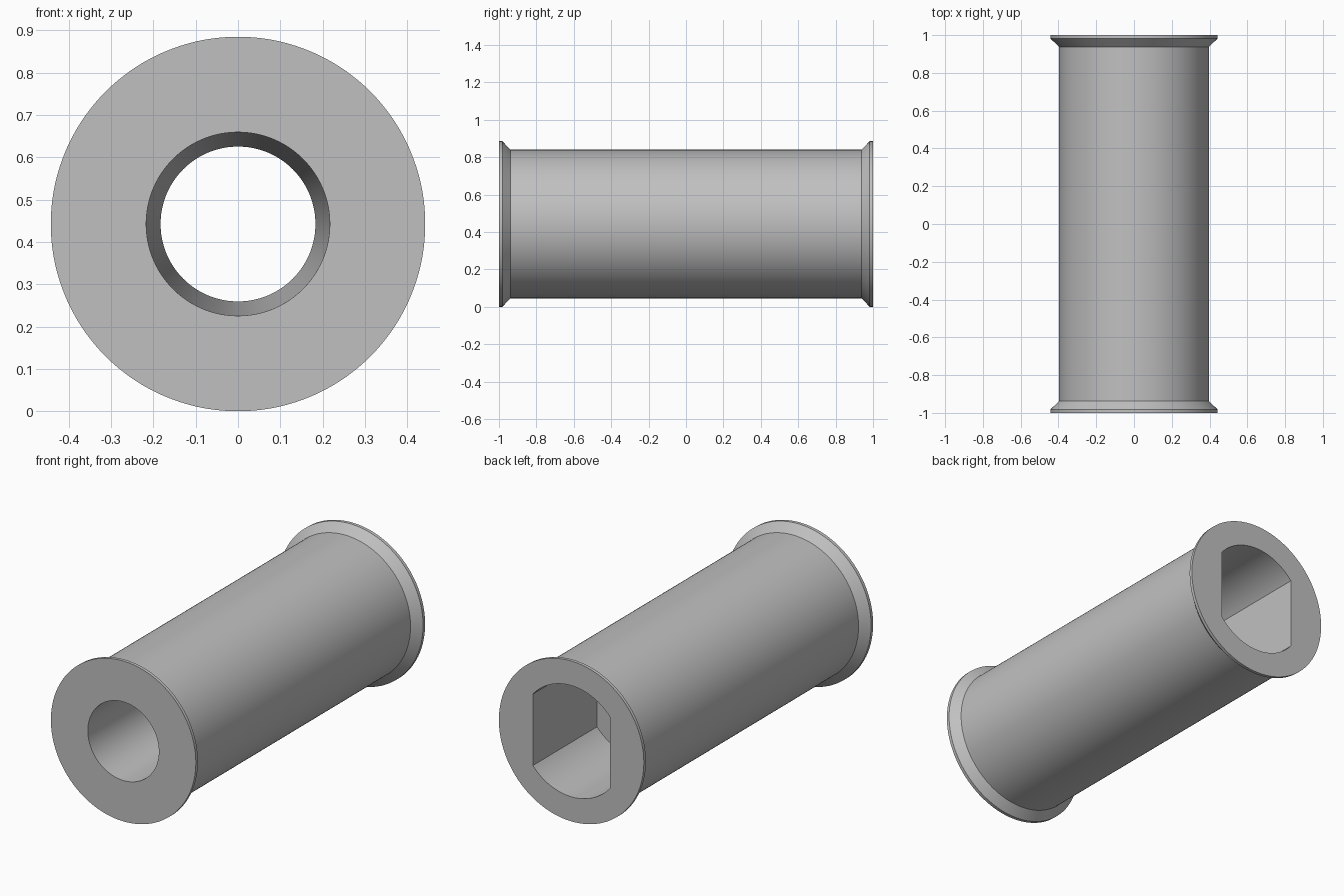
import bpy, bmesh, math

SEGMENTS = 144
RADIUS = 0.4425      # flange radius, also the axis height
FLAT = 0.235         # half width between the flats of the keyed socket
SOCKET = FLAT / math.cos(math.radians(40))
FLOOR = 0.44         # where the socket ends and the round bore begins

cube = bpy.data.objects.get("Cube")
if cube:
    bpy.data.objects.remove(cube, do_unlink=True)

grey = bpy.data.materials.new("plain grey")
grey.use_nodes = True
colour = (0.53, 0.53, 0.53, 1)
grey.diffuse_color = colour
grey.node_tree.nodes["Principled BSDF"].inputs["Base Color"].default_value = colour


def add_ring(bm, y, radius, flat=None):
    """Ring around the y axis, optionally cut by two upright flats."""
    limit = flat or radius
    ring = []
    for i in range(SEGMENTS):
        a = math.tau * i / SEGMENTS
        x = max(-limit, min(limit, radius * math.cos(a)))
        ring.append(bm.verts.new((x, y, RADIUS + radius * math.sin(a))))
    return ring


# Closed section: flanged outside, keyed socket at the back, tapered bore
section = [
    (-1, RADIUS), (-0.982, RADIUS), (-0.938, 0.397),
    (0.938, 0.397), (0.982, RADIUS), (1, RADIUS),
    (1, SOCKET, FLAT), (FLOOR, SOCKET, FLAT),
    (FLOOR, 0.183), (-1, 0.217),
]
bm = bmesh.new()
rings = [add_ring(bm, *step) for step in section]
for a, b in zip(rings, rings[1:] + rings[:1]):
    for i in range(SEGMENTS):
        j = (i + 1) % SEGMENTS
        bm.faces.new((a[i], a[j], b[j], b[i]))
bmesh.ops.recalc_face_normals(bm, faces=bm.faces)

mesh = bpy.data.meshes.new("flanged_sleeve")
bm.to_mesh(mesh)
bm.free()
mesh.materials.append(grey)
sleeve = bpy.data.objects.new("flanged_sleeve", mesh)
bpy.context.collection.objects.link(sleeve)

# Smooth round walls with crisp rims
bpy.ops.object.select_all(action='DESELECT')
sleeve.select_set(True)
bpy.context.view_layer.objects.active = sleeve
bpy.ops.object.shade_smooth_by_angle(angle=math.radians(25))
